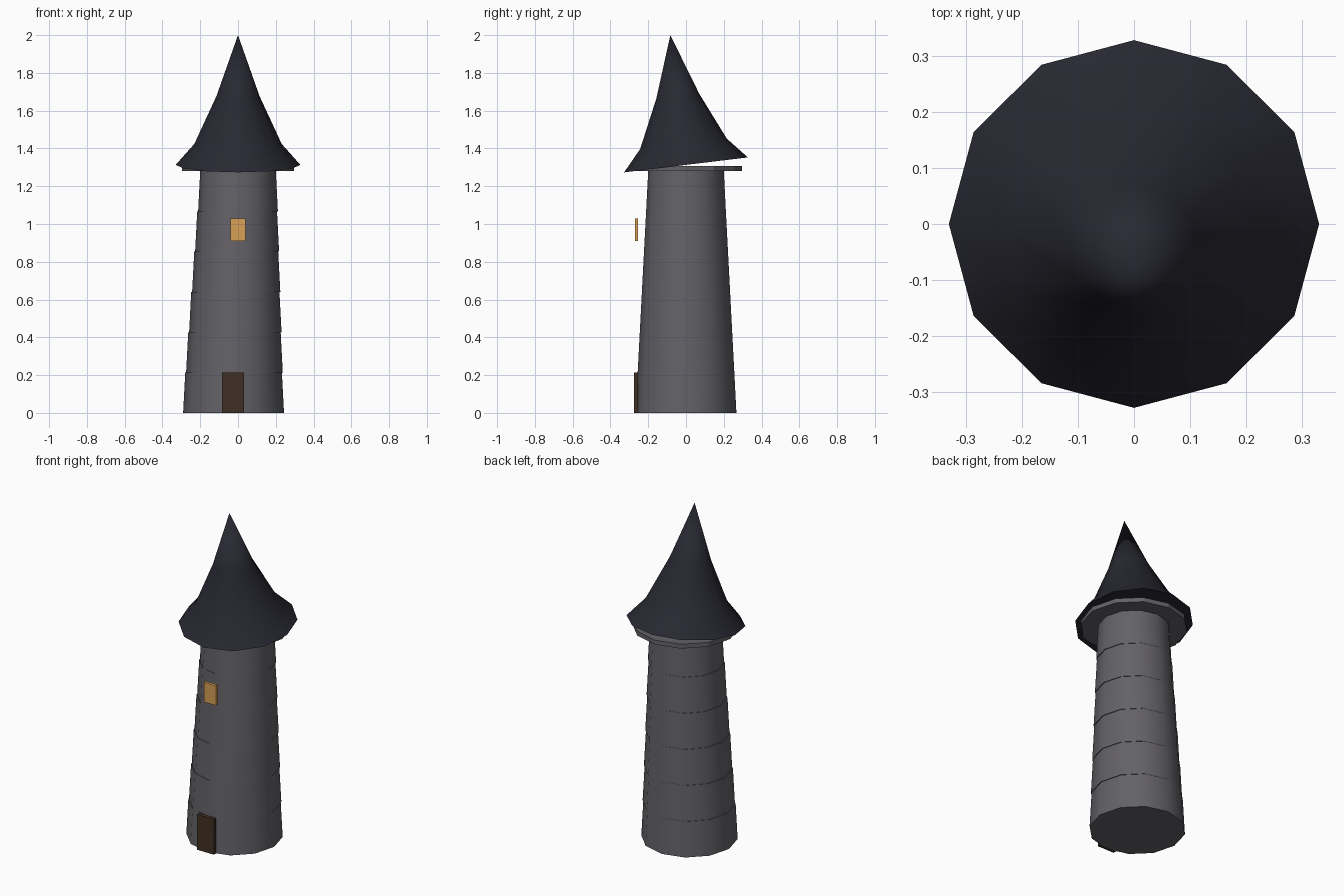
import bpy, bmesh, math
from mathutils import Matrix

if "Cube" in bpy.data.objects:
    bpy.data.objects.remove(bpy.data.objects["Cube"])

SIDES = 12


def material(name, rgb):
    m = bpy.data.materials.new(name)
    m.diffuse_color = (*rgb, 1)
    m.use_nodes = True
    m.node_tree.nodes["Principled BSDF"].inputs["Base Color"].default_value = m.diffuse_color
    return m


STONE = material("grey stone", (0.125, 0.12, 0.135))
SLATE = material("dark slate", (0.021, 0.021, 0.032))
WOOD = material("dark wood", (0.052, 0.03, 0.018))
GLOW = material("amber light", (0.68, 0.35, 0.09))


def finish(name, bm, mat, smooth):
    bmesh.ops.recalc_face_normals(bm, faces=bm.faces)
    mesh = bpy.data.meshes.new(name)
    bm.to_mesh(mesh)
    bm.free()
    mesh.materials.append(mat)
    obj = bpy.data.objects.new(name, mesh)
    bpy.context.collection.objects.link(obj)
    if smooth:
        bpy.ops.object.select_all(action='DESELECT')
        obj.select_set(True)
        bpy.context.view_layer.objects.active = obj
        bpy.ops.object.shade_smooth_by_angle(angle=math.radians(40))
    return obj


def lathe(name, profile, mat, x=0.0, matrix=None, smooth=True):
    """Closed 12-sided solid from (radius, height) pairs; radius 0 is a tip."""
    bm = bmesh.new()
    rings = []
    for r, z in profile:
        if r == 0:
            rings.append([bm.verts.new((x, 0, z))] * SIDES)
        else:
            rings.append([bm.verts.new((x + r * math.cos(a), r * math.sin(a), z))
                          for a in (math.tau * i / SIDES for i in range(SIDES))])
    for lo, hi in zip(rings, rings[1:]):
        for i in range(SIDES):
            j = (i + 1) % SIDES
            corners = [lo[i], lo[j], hi[j], hi[i]]
            bm.faces.new(list(dict.fromkeys(corners)))
    bm.faces.new(rings[0])
    if profile[-1][0] > 0:
        bm.faces.new(rings[-1])
    if matrix:
        bm.transform(matrix)
    return finish(name, bm, mat, smooth)


def box(name, centre, size, mat):
    bm = bmesh.new()
    bmesh.ops.create_cube(bm, size=1, matrix=Matrix.Translation(centre) @ Matrix.Diagonal((*size, 1)))
    return finish(name, bm, mat, False)


# Tower: six tapering courses, each shifted a little sideways
COURSES, HEIGHT, R_BASE, R_TOP = 6, 1.28, 0.267, 0.2
for k in range(COURSES):
    t0, t1 = k / COURSES, (k + 1) / COURSES
    lathe(f"tower_course_{k + 1}",
          [(R_BASE + (R_TOP - R_BASE) * t, HEIGHT * t) for t in (t0, t1)],
          STONE, x=-0.0235 * (1 - k / (COURSES - 1)))

# Ledge under the roof
lathe("ledge", [(0.297, 1.28), (0.297, 1.307)], STONE, smooth=False)

# Flared roof, tipped towards the front
tilt = Matrix.Translation((0, 0, 1.313)) @ Matrix.Rotation(0.12, 4, 'X')
lathe("roof", [(0.33, 0), (0.231, 0.112), (0.114, 0.367), (0, 0.692)], SLATE, matrix=tilt)

# Door and lit window
box("door", (-0.027, -0.264, 0.1075), (0.115, 0.022, 0.215), WOOD)
box("window", (0, -0.262, 0.97), (0.082, 0.018, 0.12), GLOW)
